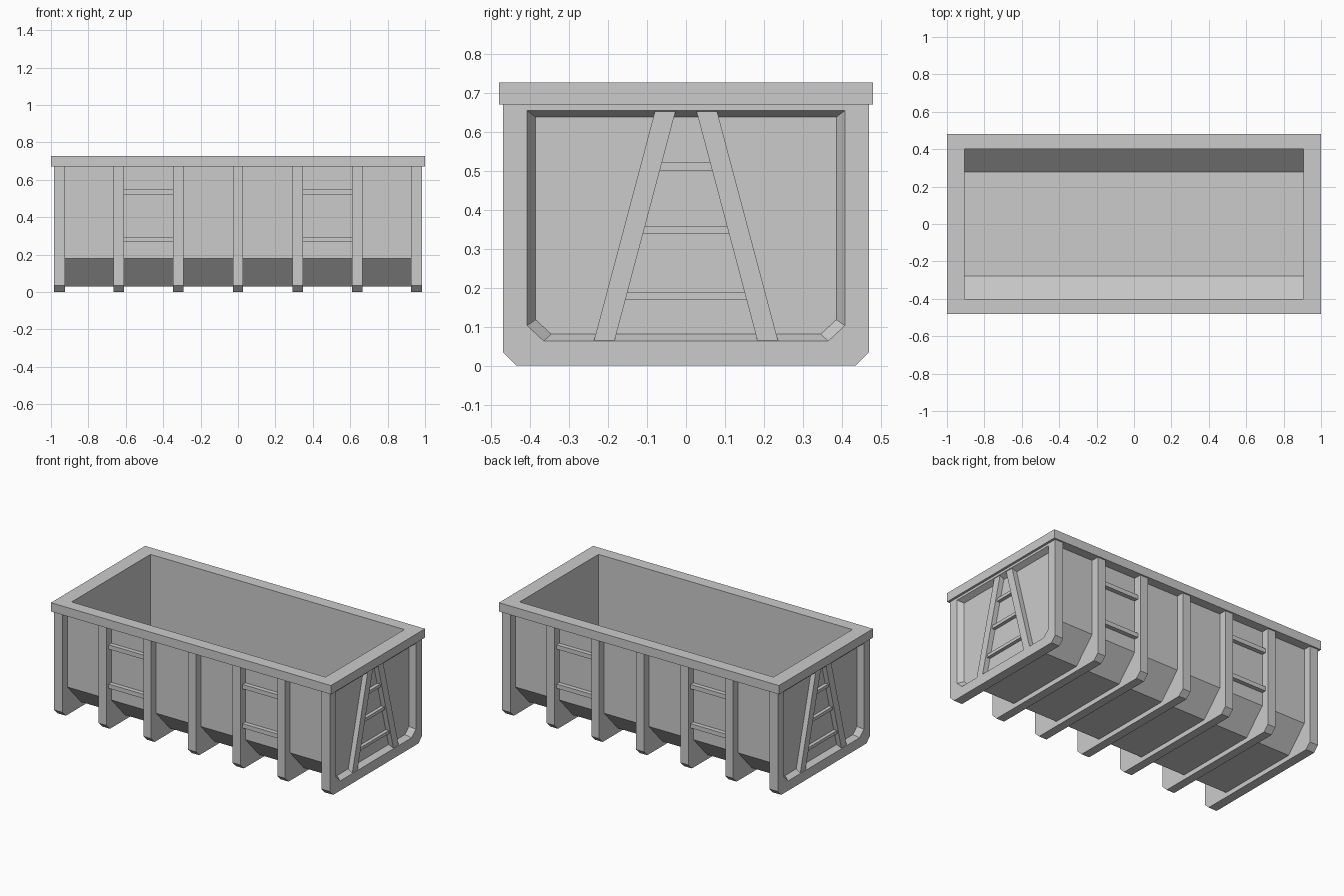
import bpy
import bmesh

if "Cube" in bpy.data.objects:
    bpy.data.objects.remove(bpy.data.objects["Cube"])


def loft(name, loops, caps=True, closed=False):
    """Skin a list of equal-length vertex loops into one flat-shaded object."""
    bm = bmesh.new()
    rings = [[bm.verts.new(p) for p in loop] for loop in loops]
    pairs = list(zip(rings, rings[1:]))
    if closed:
        pairs.append((rings[-1], rings[0]))
    n = len(rings[0])
    for a, b in pairs:
        for i in range(n):
            j = (i + 1) % n
            bm.faces.new((a[i], a[j], b[j], b[i]))
    if caps:
        bm.faces.new(rings[0])
        bm.faces.new(rings[-1])
    bmesh.ops.recalc_face_normals(bm, faces=bm.faces)
    mesh = bpy.data.meshes.new(name)
    bm.to_mesh(mesh)
    bm.free()
    obj = bpy.data.objects.new(name, mesh)
    bpy.context.collection.objects.link(obj)
    return obj


def at_x(x, profile):
    return [(x, y, z) for y, z in profile]


def prism(name, profile, x0, x1):
    """Extrude a (y, z) profile along x."""
    return loft(name, [at_x(x0, profile), at_x(x1, profile)])


def box(name, x0, x1, y0, y1, z0, z1):
    return prism(name, [(y0, z0), (y1, z0), (y1, z1), (y0, z1)], x0, x1)


def both(half):
    """Mirror a half profile (top to bottom, +y side) into a full one."""
    return half + [(-y, z) for y, z in reversed(half)]


TOP = 0.675
skin_out = both([(0.42, TOP), (0.42, 0.18), (0.28, 0.03)])
skin_in = both([(0.402, TOP), (0.402, 0.17), (0.277, 0.045)])
rib_out = both([(0.47, TOP), (0.47, 0.035), (0.435, 0.0)])
rib_in = both([(0.41, TOP), (0.41, 0.175), (0.278, 0.038)])

# Hopper body: sloped-bottom trough
prism("trough_shell", skin_out + skin_in[::-1], -0.925, 0.925)

# Top rim
def rect(hx, hy, z):
    return [(-hx, -hy, z), (hx, -hy, z), (hx, hy, z), (-hx, hy, z)]

loft("top_rim", [rect(1, 0.48, 0.67), rect(1, 0.48, 0.727),
                 rect(0.907, 0.402, 0.727), rect(0.907, 0.402, 0.67)],
     caps=False, closed=True)

# Ribs wrapping the sides and floor
pitch = 0.319
for i in range(-2, 3):
    prism("rib", rib_out + rib_in[::-1], i * pitch - 0.028, i * pitch + 0.028)

# Side rungs in the second and fifth bays
for sx in (-1, 1):
    for sy in (-1, 1):
        for z in (0.28, 0.533):
            x0, x1 = sorted((sx * 0.34, sx * 0.62))
            y0, y1 = sorted((sy * 0.41, sy * 0.448))
            box("side_rung", x0, x1, y0, y1, z - 0.014, z + 0.014)

# End walls, recessed end frames and A-shaped braces
opening = both([(0.408, 0.655), (0.408, 0.103), (0.365, 0.063)])
panel = both([(0.386, 0.638), (0.386, 0.118), (0.346, 0.081)])


def leg_y(z):
    """Outer edge of a brace leg at height z."""
    return 0.236 + (0.08 - 0.236) * (z - 0.065) / 0.587


for s in (-1, 1):
    prism("end_wall", skin_out, s * 0.907, s * 0.93)
    loft("end_frame", [at_x(s * 0.925, rib_out), at_x(s * 0.985, rib_out),
                       at_x(s * 0.985, opening), at_x(s * 0.95, panel)])
    for side in (-1, 1):
        leg = [(side * y, z) for y, z in
               [(0.236, 0.065), (0.08, 0.652), (0.027, 0.652), (0.183, 0.065)]]
        prism("brace_leg", leg, s * 0.94, s * 0.982)
    for z in (0.178, 0.349, 0.511):
        w0, w1 = leg_y(z - 0.01) - 0.03, leg_y(z + 0.01) - 0.03
        prism("brace_rung", [(-w0, z - 0.01), (w0, z - 0.01),
                             (w1, z + 0.01), (-w1, z + 0.01)],
              s * 0.94, s * 0.972)
